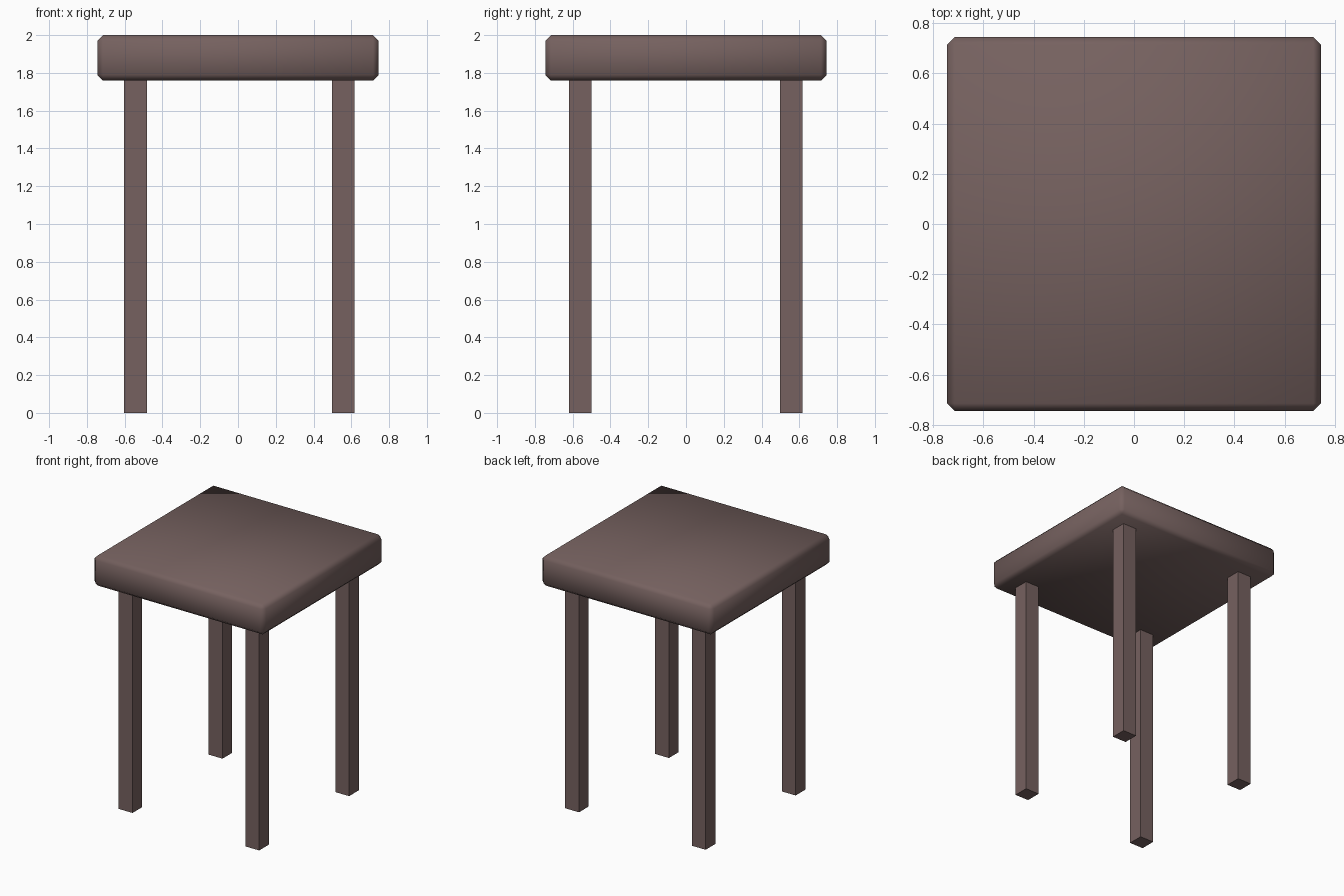
import bpy

if "Cube" in bpy.data.objects:
    bpy.data.objects.remove(bpy.data.objects["Cube"])

wood = bpy.data.materials.new("dark_wood")
wood.diffuse_color = (0.18, 0.12, 0.115, 1)
wood.use_nodes = True
wood.node_tree.nodes["Principled BSDF"].inputs["Base Color"].default_value = wood.diffuse_color


def box(name, center, size):
    bpy.ops.mesh.primitive_cube_add(size=1, location=center)
    ob = bpy.context.object
    ob.name = name
    ob.scale = size
    bpy.ops.object.transform_apply(location=False, rotation=False, scale=True)
    ob.data.materials.append(wood)
    return ob


# Thick square seat with softly shaded chamfers
seat = box("seat", (0, 0, 1.88), (1.49, 1.49, 0.24))
bevel = seat.modifiers.new("chamfer", "BEVEL")
bevel.width = 0.03
bevel.segments = 1
bevel.limit_method = 'NONE'
bpy.ops.object.shade_smooth()

# Four square legs, butted against the underside of the seat
for side, x in (("left", -0.543), ("right", 0.558)):
    for end, y in (("front", -0.56), ("back", 0.557)):
        box(f"{end}_{side}_leg", (x, y, 0.88), (0.12, 0.12, 1.76))
